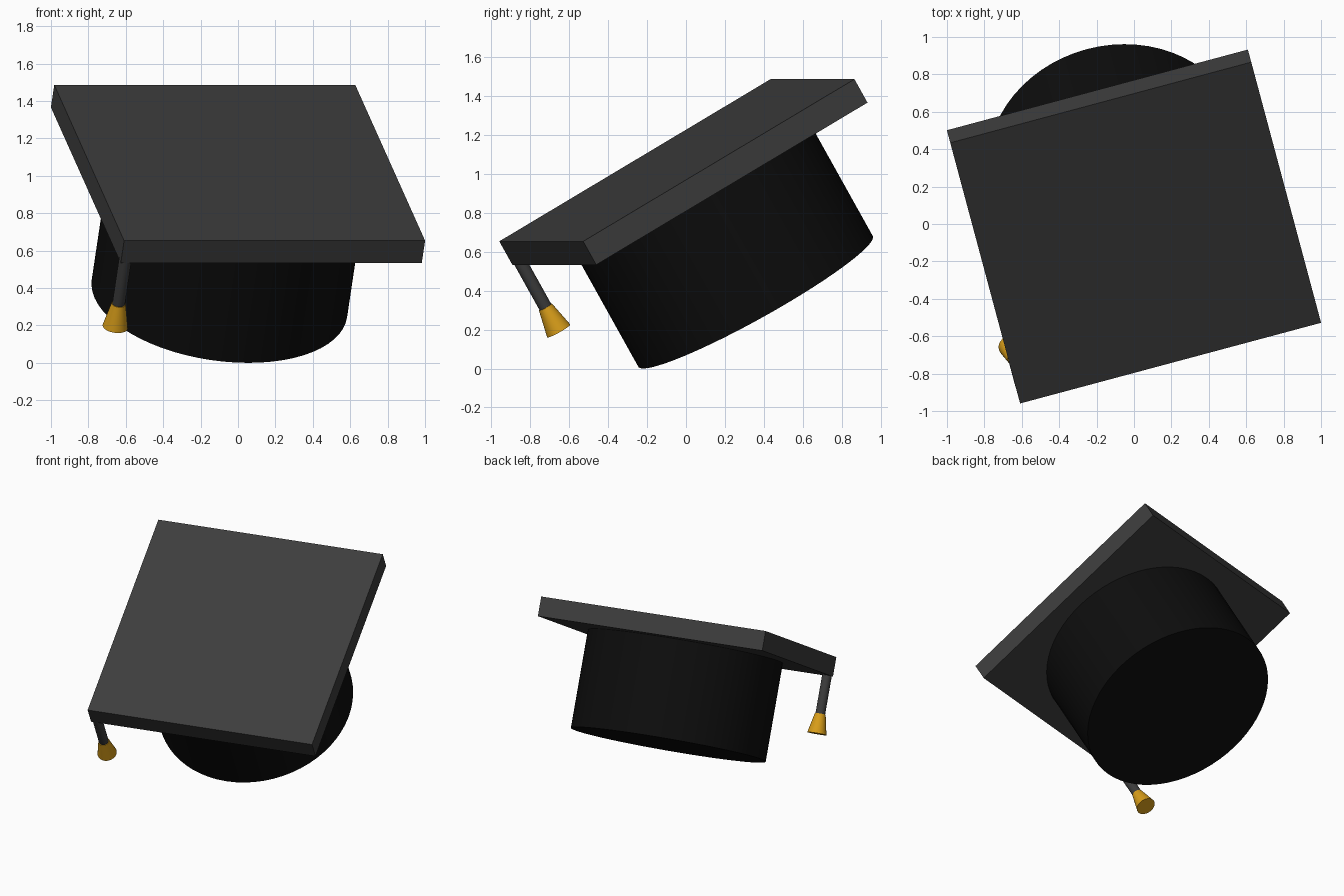
import bpy
import math
from mathutils import Matrix, Vector

if "Cube" in bpy.data.objects:
    bpy.data.objects.remove(bpy.data.objects["Cube"])

# Tilted frame shared by all parts: origin at the centre of the board's top face
FRAME = (Matrix.Translation((0.009, -0.047, 1.07))
         @ Matrix.Rotation(math.radians(15), 4, 'Z')
         @ Matrix.Rotation(math.radians(30), 4, 'X'))
SIDE, THICK = 1.666, 0.139


def material(name, color):
    mat = bpy.data.materials.new(name)
    mat.diffuse_color = (*color, 1)
    mat.use_nodes = True
    mat.node_tree.nodes["Principled BSDF"].inputs["Base Color"].default_value = mat.diffuse_color
    return mat


charcoal = material("charcoal", (0.046, 0.046, 0.046))
black = material("black", (0.0040, 0.0040, 0.0040))
gold = material("gold", (0.69, 0.34, 0.01))


def finish(name, mat):
    obj = bpy.context.object
    obj.name = name
    obj.data.materials.append(mat)
    obj.matrix_world = FRAME @ obj.matrix_basis
    return obj


def round_part(name, mat, x, y, top, bottom, r_top, r_bottom, sides):
    """Cylinder or cone running down from the board along its normal."""
    bpy.ops.mesh.primitive_cone_add(vertices=sides, radius1=r_bottom, radius2=r_top,
                                    depth=top - bottom,
                                    location=(x, y, (top + bottom) / 2))
    bpy.ops.object.shade_smooth_by_angle(angle=math.radians(30))
    return finish(name, mat)


# Square board
bpy.ops.mesh.primitive_cube_add(size=1, location=(0, 0, -THICK / 2))
bpy.context.object.scale = (SIDE, SIDE, THICK)
finish("board", charcoal)

# Round skull cap under the board
round_part("skull_cap", black, 0, 0, -THICK + 0.01, -0.837, 0.69, 0.69, 64)

# Tassel hanging from the front left corner
round_part("tassel_cord", charcoal, -0.80, -0.797, -THICK + 0.01, -0.42, 0.034, 0.034, 32)
round_part("tassel_end", gold, -0.80, -0.797, -0.411, -0.552, 0.038, 0.068, 32)
